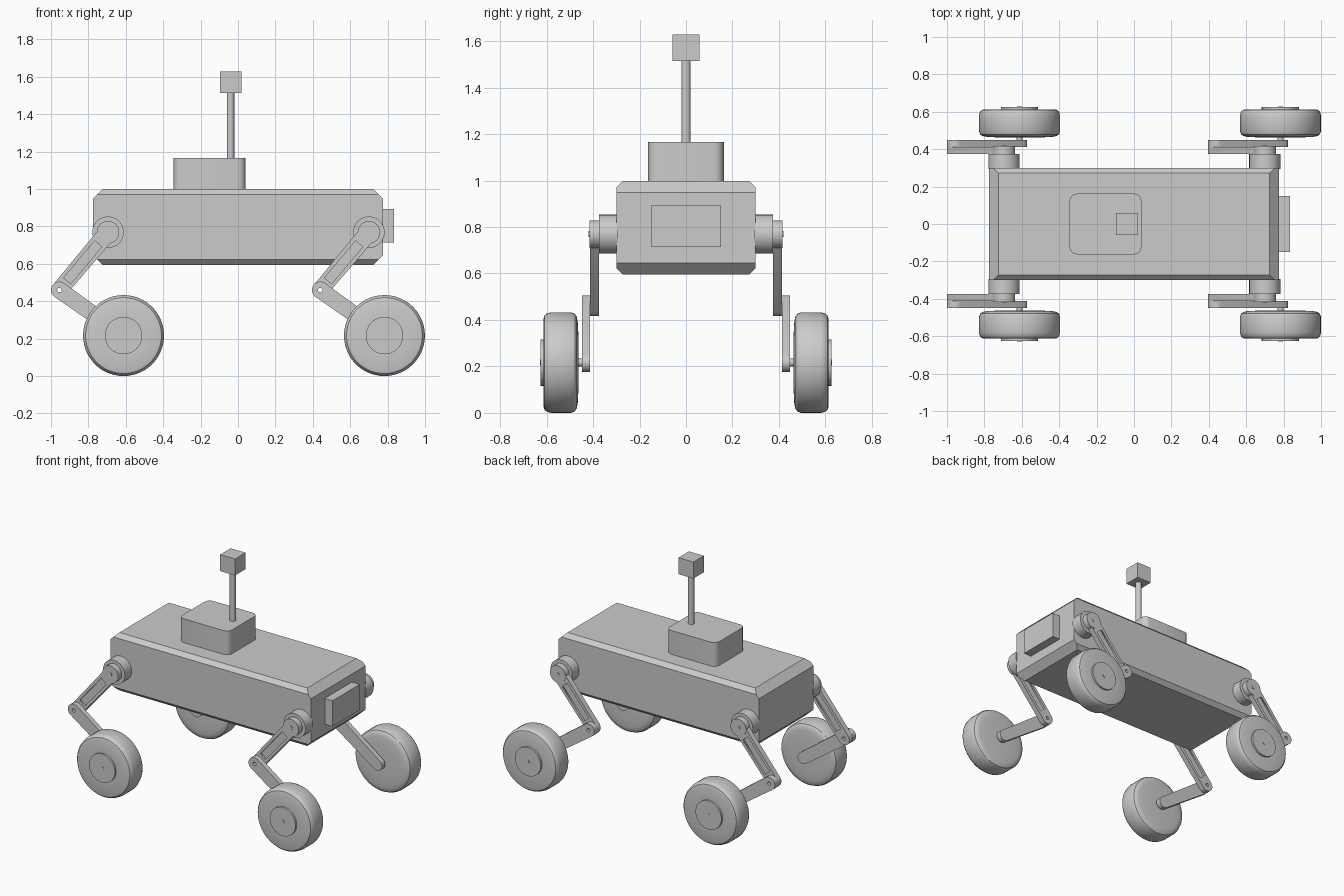
import bpy, bmesh, math
from mathutils import Vector

if "Cube" in bpy.data.objects:
    bpy.data.objects.remove(bpy.data.objects["Cube"])


def add(name, bm, smooth=False):
    bmesh.ops.recalc_face_normals(bm, faces=bm.faces)
    me = bpy.data.meshes.new(name)
    bm.to_mesh(me)
    bm.free()
    ob = bpy.data.objects.new(name, me)
    bpy.context.collection.objects.link(ob)
    if smooth:
        bpy.ops.object.select_all(action='DESELECT')
        ob.select_set(True)
        bpy.context.view_layer.objects.active = ob
        bpy.ops.object.shade_smooth_by_angle(angle=math.radians(32))
    return ob


def box(name, center, size, corner=0):
    bm = bmesh.new()
    bmesh.ops.create_cube(bm, size=1)
    for v in bm.verts:
        v.co = Vector(c + k * s for c, k, s in zip(center, v.co, size))
    if corner:
        edges = [e for e in bm.edges if abs(e.verts[0].co.z - e.verts[1].co.z) > 0.01]
        bmesh.ops.bevel(bm, geom=edges, offset=corner, segments=4, profile=0.5, affect='EDGES')
    return add(name, bm, bool(corner))


def lathe(name, profile, x, z, side, n=32):
    """Spin (radius, y) points about a line parallel to y."""
    bm = bmesh.new()
    rings = []
    for r, y in profile:
        rings.append([bm.verts.new((x + r * math.cos(2 * math.pi * i / n), side * y,
                                    z + r * math.sin(2 * math.pi * i / n))) for i in range(n)])
    for a, b in zip(rings, rings[1:]):
        for i in range(n):
            j = (i + 1) % n
            bm.faces.new((a[i], a[j], b[j], b[i]))
    bm.faces.new(rings[0])
    bm.faces.new(rings[-1])
    return add(name, bm, True)


def disc(name, r, y0, y1, x, z, side, n=32):
    return lathe(name, [(r, y0), (r, y1)], x, z, side, n)


def circle(c, r, n=16):
    return [(c[0] + r * math.cos(2 * math.pi * i / n), c[1] + r * math.sin(2 * math.pi * i / n))
            for i in range(n)]


def stadium(a, b, ra, rb, n=12):
    d = math.atan2(b[1] - a[1], b[0] - a[0])
    pts = []
    for c, r, start in ((a, ra, d + math.pi / 2), (b, rb, d - math.pi / 2)):
        for i in range(n + 1):
            t = start + math.pi * i / n
            pts.append((c[0] + r * math.cos(t), c[1] + r * math.sin(t)))
    return pts


def strip(a, b, w, t0, t1):
    a, b = Vector(a), Vector(b)
    p, q = a.lerp(b, t0), a.lerp(b, t1)
    u = (b - a).normalized() * w
    k = Vector((-u.y, u.x))
    return [tuple(v) for v in (p + k, p - k, q - k, q + k)]


def plate(name, loops, y0, y1, side):
    """Extruded outline in the xz plane, later loops are holes."""
    cu = bpy.data.curves.new(name, 'CURVE')
    cu.dimensions, cu.fill_mode, cu.extrude = '2D', 'BOTH', (y1 - y0) / 2
    for loop in loops:
        sp = cu.splines.new('POLY')
        sp.points.add(len(loop) - 1)
        for p, (x, z) in zip(sp.points, loop):
            p.co = (x, z, 0, 1)
        sp.use_cyclic_u = True
    tmp = bpy.data.objects.new(name + "_outline", cu)
    bpy.context.collection.objects.link(tmp)
    me = bpy.data.meshes.new_from_object(tmp)
    bpy.data.objects.remove(tmp)
    ob = bpy.data.objects.new(name, me)
    bpy.context.collection.objects.link(ob)
    ob.rotation_euler.x = math.pi / 2
    ob.location.y = side * (y0 + y1) / 2
    return ob


# chassis: box with wider chamfers at the ends than along the sides
bm = bmesh.new()
for x, y, z in ((.725, .272, .202), (.753, .30, .174), (.775, .30, .152)):
    for sx in (-1, 1):
        for sy in (-1, 1):
            for sz in (-1, 1):
                bm.verts.new((sx * x, sy * y, .797 + sz * z))
bmesh.ops.convex_hull(bm, input=bm.verts)
bmesh.ops.dissolve_limit(bm, angle_limit=0.02, verts=bm.verts, edges=bm.edges)
add("chassis", bm)

# front sensor, deck box, mast and camera head
box("front_sensor", (.802, 0, .803), (.066, .30, .18))
box("deck_box", (-.152, 0, 1.08), (.385, .325, .17), .04)
bm = bmesh.new()
bmesh.ops.create_cone(bm, cap_ends=True, segments=24, radius1=.02, radius2=.02, depth=.37)
bmesh.ops.translate(bm, verts=bm.verts, vec=(-.04, 0, 1.34))
add("mast", bm, True)
box("camera_head", (-.04, 0, 1.571), (.115, .115, .115))

# four legs with wheels
tyre = [(.05, .462), (.12, .463), (.175, .466), (.197, .470), (.21, .479), (.2165, .495),
        (.2165, .580), (.212, .598), (.203, .609), (.19, .613), (.10, .613)]
for end, dx in (("rear", 0), ("front", 1.395)):
    for label, s in (("right", -1), ("left", 1)):
        tag = f"{end}_{label}_"
        hip, knee, hub = (-.695 + dx, .769), (-.955 + dx, .46), (-.612 + dx, .2165)
        # hip motor and joint
        disc(tag + "hip_motor", .084, .295, .375, *hip, s)
        disc(tag + "hip_joint", .06, .375, .416, *hip, s)
        disc(tag + "hip_bolt", .013, .41, .419, *hip, s, 12)
        # upper arm with recessed panel, lower arm
        slot = strip(hip, knee, .025, .2, .84)
        plate(tag + "upper_arm", [stadium(hip, knee, .048, .044), slot, circle(knee, .012)], .375, .413, s)
        plate(tag + "upper_arm_web", [slot], .387, .401, s)
        plate(tag + "lower_arm", [stadium(knee, hub, .045, .04), circle(knee, .012)], .413, .448, s)
        # wheel
        disc(tag + "axle", .017, .44, .47, *hub, s, 16)
        lathe(tag + "wheel", tyre, *hub, s, 48)
        disc(tag + "hub_cap", .1, .605, .626, *hub, s)
        disc(tag + "hub_bolt", .013, .62, .629, *hub, s, 12)
